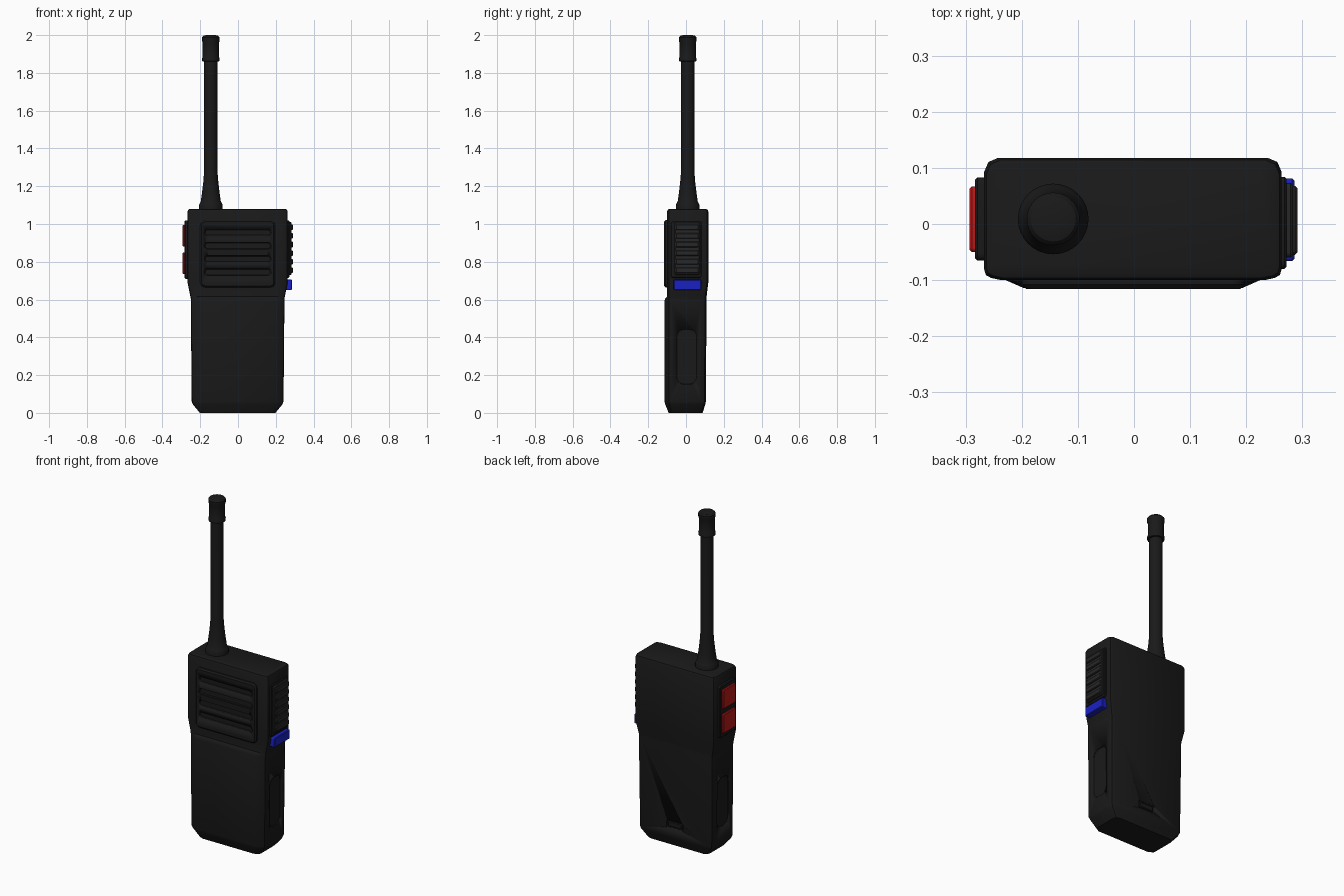
import bpy, bmesh, math
from mathutils import Vector

if "Cube" in bpy.data.objects:
    bpy.data.objects.remove(bpy.data.objects["Cube"])


def material(name, rgb):
    m = bpy.data.materials.new(name)
    m.diffuse_color = (*rgb, 1)
    m.use_nodes = True
    m.node_tree.nodes["Principled BSDF"].inputs["Base Color"].default_value = m.diffuse_color
    return m


BLACK = material("black_plastic", (0.01, 0.01, 0.01))
DARK = material("dark_rubber", (0.02, 0.02, 0.02))
RED = material("red_button", (0.5, 0.01, 0.01))
BLUE = material("blue_button", (0.01, 0.015, 0.55))


def finish(name, rings, mat, bevel=0):
    """Skin a stack of closed rings, cap both ends and shade."""
    bm = bmesh.new()
    loops = [[bm.verts.new(p) for p in ring] for ring in rings]
    for a, b in zip(loops, loops[1:]):
        n = len(a)
        for i in range(n):
            bm.faces.new((a[i], a[(i + 1) % n], b[(i + 1) % n], b[i]))
    bm.faces.new(loops[0])
    bm.faces.new(loops[-1])
    bmesh.ops.recalc_face_normals(bm, faces=bm.faces)
    me = bpy.data.meshes.new(name)
    bm.to_mesh(me)
    bm.free()
    me.materials.append(mat)
    me.shade_smooth()
    me.set_sharp_from_angle(angle=math.radians(30))
    ob = bpy.data.objects.new(name, me)
    bpy.context.collection.objects.link(ob)
    return ob


def pad(name, axis, d0, d1, u, z, r, mat, edge=0.004):
    """Rounded rectangle on a side (axis x) or front/back (axis y), from depth d0 out to d1."""
    def ring(d, inset):
        pts = []
        rr = max(r - inset, 0.001)
        corners = [(u[1], z[1], 0), (u[0], z[1], 90), (u[0], z[0], 180), (u[1], z[0], 270)]
        for cu, cz, start in corners:
            su = 1 if cu == u[1] else -1
            sz = 1 if cz == z[1] else -1
            for k in range(5):
                a = math.radians(start + 22.5 * k)
                p = cu - su * (inset + rr) + rr * math.cos(a)
                q = cz - sz * (inset + rr) + rr * math.sin(a)
                pts.append(Vector((d, p, q) if axis == 'x' else (p, d, q)))
        return pts
    s = 1 if d1 > d0 else -1
    return finish(name, [ring(d0, 0), ring(d1 - s * edge, 0), ring(d1, edge)], mat)


def cut(target, cutter):
    """Carve the cutter out of the target."""
    cutter.hide_render = True
    mod = target.modifiers.new("cut", 'BOOLEAN')
    mod.operation = 'DIFFERENCE'
    mod.solver = 'EXACT'
    mod.object = cutter
    bpy.context.view_layer.objects.active = target
    bpy.ops.object.modifier_apply(modifier=mod.name)
    bpy.data.objects.remove(cutter)


# Body: half-width, front y, back y, front flat half-width, front slope, per height
def section(z, hx, y0, y1, fx, c, r=0.025):
    half = [(fx, y0), (hx - 0.012, y0 + c), (hx - 0.003, y0 + c + 0.005), (hx, y0 + c + 0.015),
            (hx, y1 - r), (hx - 0.3 * r, y1 - 0.3 * r), (hx - r, y1)]
    ring = half + [(-x, y) for x, y in reversed(half)]
    return [Vector((x - 0.002, y, z)) for x, y in ring]


body = finish("radio_body", [section(*s) for s in [
    (0.0, 0.200, -0.092, 0.088, 0.170, 0.010),
    (0.045, 0.237, -0.110, 0.102, 0.192, 0.018),
    (0.06, 0.243, -0.114, 0.105, 0.195, 0.018),
    (0.595, 0.248, -0.114, 0.109, 0.195, 0.018),
    (0.605, 0.248, -0.110, 0.109, 0.195, 0.014),
    (0.615, 0.250, -0.100, 0.109, 0.215, 0.006),
    (0.69, 0.265, -0.100, 0.118, 0.235, 0.004),
    (1.066, 0.265, -0.100, 0.118, 0.235, 0.004),
    (1.076, 0.261, -0.096, 0.114, 0.231, 0.004),
    (1.08, 0.252, -0.088, 0.106, 0.222, 0.004)]], BLACK)

# Shallow finger grips on both sides of the battery, latch recess on the back
for s in (-1, 1):
    cut(body, pad("grip_cutter", 'x', s * 0.4 - 0.002, s * 0.238 - 0.002,
                  (-0.052, 0.06), (0.15, 0.445), 0.04, BLACK))
cut(body, pad("latch_cutter", 'y', 0.2, 0.098, (-0.055, 0.055), (0.105, 0.15), 0.008, BLACK))
pad("battery_latch", 'y', 0.09, 0.104, (-0.045, 0.045), (0.112, 0.143), 0.006, BLACK)

# Speaker grille with slots
grille = pad("speaker_grille", 'y', -0.09, -0.116, (-0.2, 0.197), (0.665, 1.02), 0.025, BLACK, 0.008)
for i in range(4):
    z = 0.745 + 0.07 * i
    cut(grille, pad("slot_cutter", 'y', -0.2, -0.105, (-0.178, 0.175),
                    (z - 0.018, z + 0.018), 0.0175, BLACK))

# Left side: button plate and two red buttons
pad("left_button_plate", 'x', -0.25, -0.283, (-0.065, 0.083), (0.71, 1.018), 0.012, BLACK)
for name, z in (("upper", (0.88, 0.995)), ("lower", (0.735, 0.85))):
    pad(name + "_red_button", 'x', -0.27, -0.293, (-0.05, 0.067), z, 0.008, RED)

# Right side: talk button with ribs, blue button beneath
pad("talk_button_frame", 'x', 0.25, 0.272, (-0.08, 0.084), (0.715, 1.018), 0.012, BLACK)
pad("talk_button", 'x', 0.26, 0.283, (-0.06, 0.073), (0.73, 1.01), 0.01, DARK)
for i in range(6):
    z = 0.755 + 0.0455 * i
    pad("talk_button_rib", 'x', 0.275, 0.291, (-0.055, 0.068), (z - 0.015, z + 0.015), 0.008, DARK)
pad("blue_button", 'x', 0.24, 0.286, (-0.066, 0.081), (0.65, 0.705), 0.006, BLUE)

# Antenna: lathed profile of (radius, height)
profile = [(0.063, 1.07), (0.063, 1.1), (0.058, 1.11), (0.053, 1.12), (0.046, 1.17),
           (0.040, 1.22), (0.036, 1.27), (0.036, 1.86), (0.046, 1.862), (0.047, 1.875),
           (0.043, 1.885), (0.043, 1.96), (0.047, 1.97), (0.047, 1.988), (0.040, 1.996), (0.025, 2.0)]
finish("antenna", [[Vector((-0.144 + r * math.cos(a), 0.009 + r * math.sin(a), z))
                    for a in (math.tau * k / 32 for k in range(32))] for r, z in profile], BLACK)
